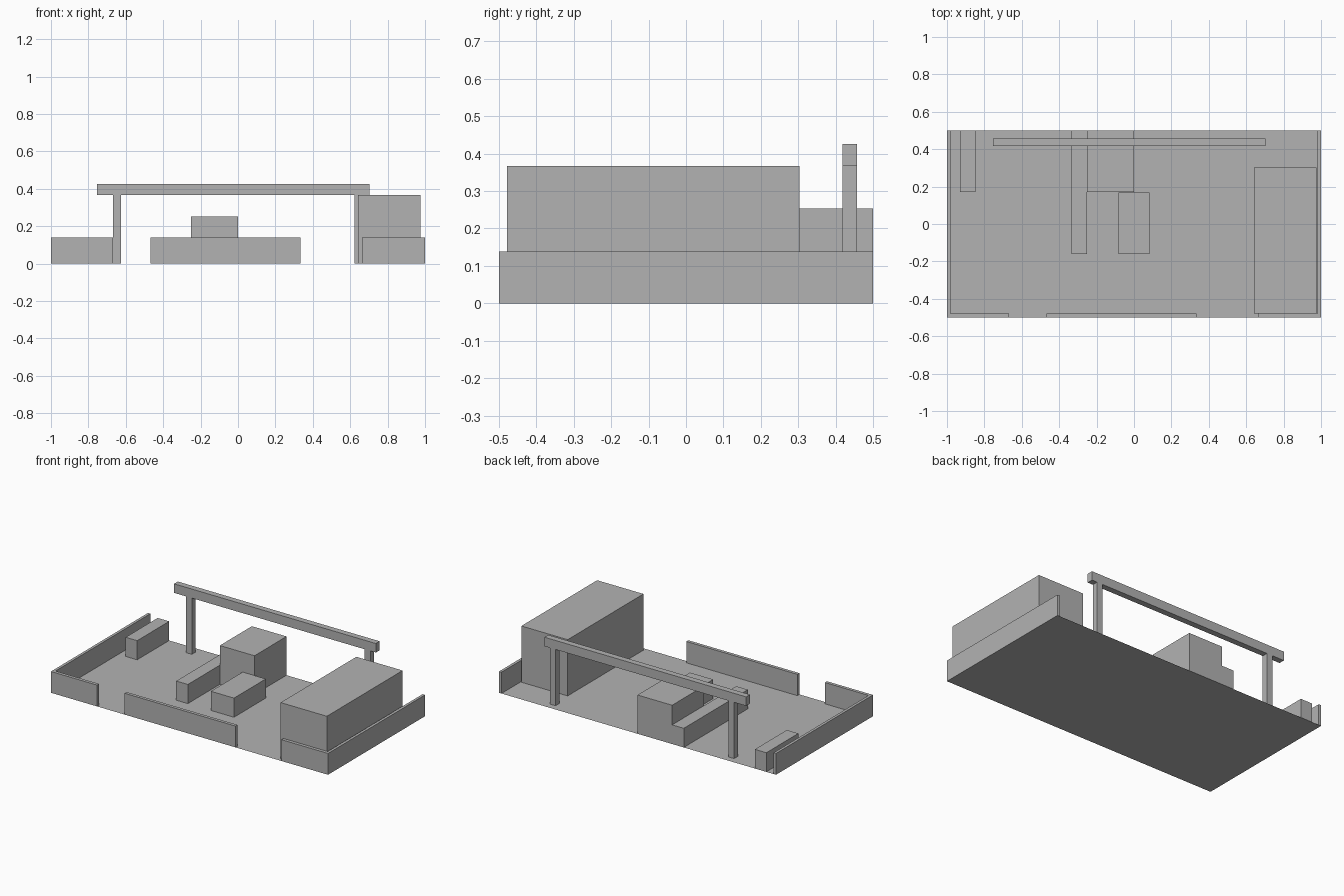
import bpy

# Remove the default cube only
cube = bpy.data.objects.get("Cube")
if cube:
    bpy.data.objects.remove(cube, do_unlink=True)

# Single plain colour
grey = bpy.data.materials.new("plain_grey")
grey.use_nodes = True
colour = (0.45, 0.45, 0.45, 1)
grey.diffuse_color = colour
grey.node_tree.nodes["Principled BSDF"].inputs["Base Color"].default_value = colour


def finish(name):
    obj = bpy.context.object
    obj.name = name
    obj.data.name = name
    obj.data.materials.append(grey)
    return obj


def box(name, x, y, z):
    """Box spanning the given (low, high) range on each axis."""
    spans = (x, y, z)
    centre = [(low + high) / 2 for low, high in spans]
    bpy.ops.mesh.primitive_cube_add(size=1, location=centre)
    obj = finish(name)
    for vert in obj.data.vertices:
        vert.co = [c * (high - low) for c, (low, high) in zip(vert.co, spans)]
    return obj


WALL_TOP = 0.139
WALL = 0.018
LOW_TOP = 0.125
BEAM_BASE = 0.367

# Flat floor sheet
bpy.ops.mesh.primitive_plane_add(size=1)
floor = finish("floor")
for vert in floor.data.vertices:
    vert.co.x *= 2

# Perimeter walls: full sides, front broken by two openings, open back
for side, sign in (("left", 1), ("right", -1)):
    span = sorted((sign, sign * (1 - WALL)))
    box(side + "_wall", span, (-0.5, 0.5), (0, WALL_TOP))

for name, x in (("right", (-1, -0.667)),
                ("middle", (-0.469, 0.333)),
                ("left", (0.664, 1))):
    box("front_wall_" + name, x, (-0.5, -0.479), (0, WALL_TOP))

# Large block along the left side
box("large_block", (0.642, 0.976), (-0.478, 0.303), (0, BEAM_BASE))

# Central group and the low block near the right wall
box("tall_block", (-0.25, 0), (0.17, 0.5), (0, 0.253))
box("long_low_block", (-0.334, -0.25), (-0.16, 0.5), (0, LOW_TOP))
box("short_low_block", (-0.084, 0.083), (-0.16, 0.168), (0, LOW_TOP))
box("side_low_block", (-0.93, -0.847), (0.17, 0.5), (0, LOW_TOP))

# Overhead beam on two posts
depth = (0.418, 0.457)
box("beam", (-0.754, 0.702), depth, (BEAM_BASE, 0.426))
for side, x in (("right", (-0.667, -0.626)), ("left", (0.622, 0.663))):
    box(side + "_post", x, depth, (0, BEAM_BASE))
